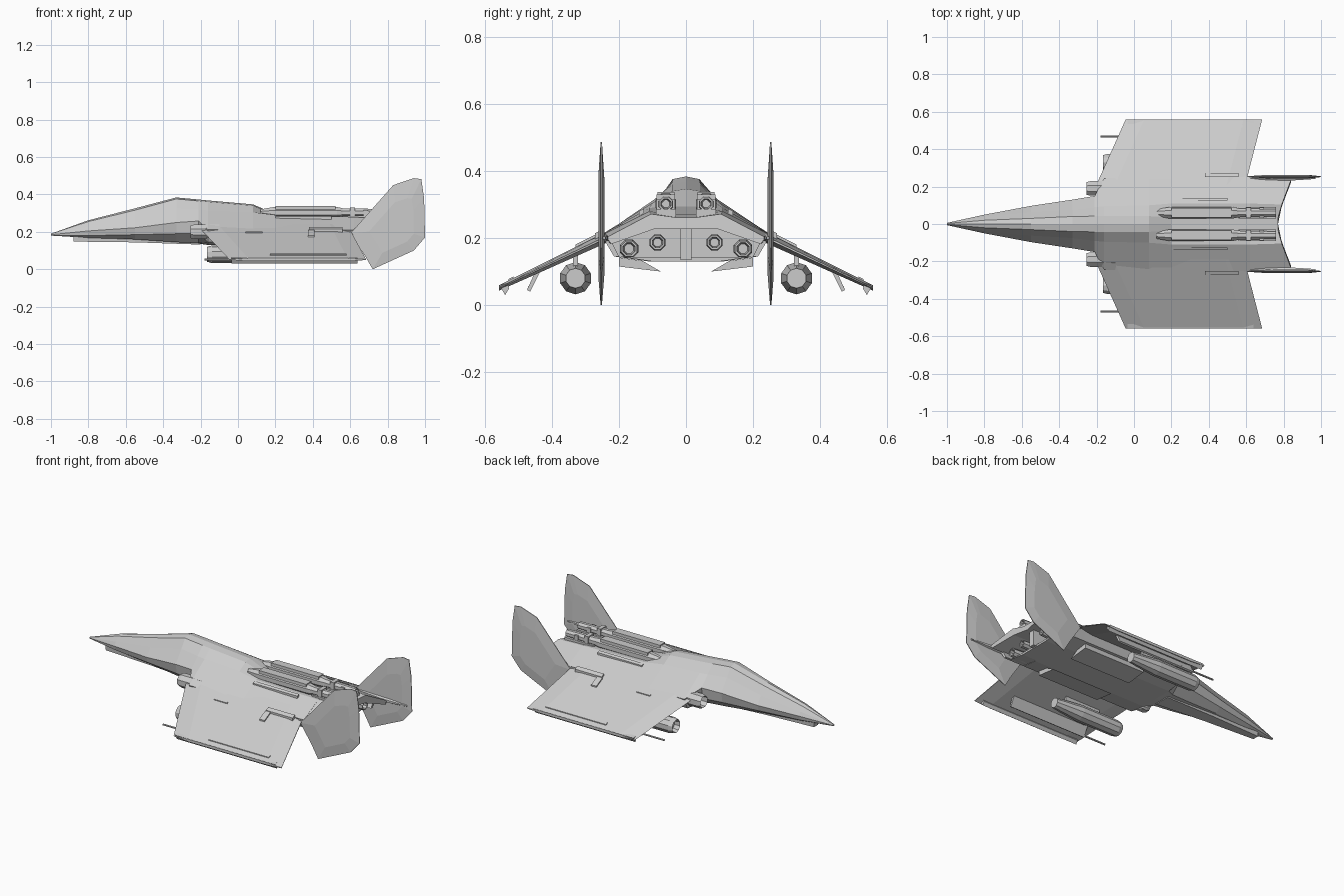
import bpy, bmesh
from math import sin, cos, pi
from mathutils import Vector

if "Cube" in bpy.data.objects:
    bpy.data.objects.remove(bpy.data.objects["Cube"])


def loft(name, rings):
    """Skin a list of equal-length closed rings and cap both ends."""
    bm = bmesh.new()
    vs = [[bm.verts.new(p) for p in r] for r in rings]
    n = len(rings[0])
    for a, b in zip(vs, vs[1:]):
        for i in range(n):
            j = (i + 1) % n
            bm.faces.new((a[i], a[j], b[j], b[i]))
    bm.faces.new(vs[0])
    bm.faces.new(vs[-1])
    bmesh.ops.recalc_face_normals(bm, faces=bm.faces)
    me = bpy.data.meshes.new(name)
    bm.to_mesh(me)
    bm.free()
    ob = bpy.data.objects.new(name, me)
    bpy.context.collection.objects.link(ob)
    return ob


def body_ring(x, half):
    """Mirror a half section (y, z) running from top centre to bottom centre."""
    return [(x, y, z) for y, z in half] + [(x, -y, z) for y, z in half[-2:0:-1]]


def tube(name, y, z, stations, n=8):
    return loft(name, [[(x, y + r * cos(2 * pi * (i + .5) / n), z + r * sin(2 * pi * (i + .5) / n))
                        for i in range(n)] for x, r in stations])


def slab(name, x0, x1, quad):
    """Extrude a (y, z) section along x."""
    return loft(name, [[(x, y, z) for y, z in quad] for x in (x0, x1)])


def box(name, x0, x1, y0, y1, z0, z1):
    return slab(name, x0, x1, [(y0, z0), (y1, z0), (y1, z1), (y0, z1)])


def wing_z(y):
    return .218 - (abs(y) - .24) * .5


def wing_panel(name, x0, x1, s, y0, y1, h=.008):
    a, b = wing_z(y0), wing_z(y1)
    return slab(name, x0, x1, [(s * y0, a - .012), (s * y1, b - .012),
                               (s * y1, b + h), (s * y0, a + h)])


# Fuselage
low = [(.215, .145), (.11, .13), (0, .13)]
loft("fuselage", [
    body_ring(-1.0, [(0, .19), (.003, .189), (.005, .187), (.006, .185), (.005, .182), (.003, .18), (0, .18)]),
    body_ring(-.8, [(0, .262), (.02, .255), (.038, .228), (.05, .205), (.045, .18), (.025, .168), (0, .168)]),
    body_ring(-.55, [(0, .326), (.03, .316), (.062, .27), (.097, .222), (.085, .185), (.05, .16), (0, .16)]),
    body_ring(-.33, [(0, .384), (.04, .376), (.075, .325), (.13, .25), (.12, .19), (.07, .145), (0, .145)]),
    body_ring(-.21, [(0, .373), (.042, .365), (.09, .318), (.15, .258), (.14, .19), (.08, .14), (0, .137)]),
    body_ring(-.16, [(0, .368), (.042, .36), (.095, .315), (.245, .212)] + low),
    body_ring(.08, [(0, .347), (.042, .34), (.1, .305), (.25, .212)] + low),
    body_ring(.2, [(0, .295), (.035, .295), (.11, .29), (.25, .212)] + low),
    body_ring(.62, [(0, .27), (.035, .27), (.11, .28), (.25, .21)] + low)])
# Tail roof reaching back over the nozzles, swept at its end
roof = [(0, .27), (.035, .27), (.11, .28), (.25, .21), (.235, .19), (.1, .235), (0, .235)]
tail_x = [.77, .77, .79, .84, .84, .79, .77]
end = [(x, y * .95, z - .008) for x, (y, z) in zip(tail_x, roof)]
loft("tail_roof", [body_ring(.6, roof), end + [(x, -y, z) for x, y, z in end[-2:0:-1]]])
# Rear keel, belly plate and chin tray
box("rear_keel", .55, .74, -.017, .017, .135, .24)
slab("belly_tail", .58, .72, [(-.2, .145), (-.1, .13), (.1, .13), (.2, .145), (.1, .142), (-.1, .142)])
loft("chin_tray", [[(x, y, z) for y, z in ((-w, z0), (w, z0), (w * 1.1, z1), (-w * 1.1, z1))]
                   for x, w, z0, z1 in ((-.88, .02, .148, .175), (-.55, .035, .144, .175), (-.2, .05, .132, .15))])

for s, side in ((1, "left"), (-1, "right")):
    # Drooped wing, blunt trailing edge
    rings = []
    for y, le, te, t in ((.19, -.21, .59, .036), (.558, -.045, .685, .016)):
        z = wing_z(y)
        rings.append([(le, s * y, z - t * .5), (le + .1, s * y, z), (te - .1, s * y, z),
                      (te, s * y, z - t * .4), (te, s * y, z - t * .6),
                      (te - .1, s * y, z - t), (le + .1, s * y, z - t)])
    loft("wing_" + side, rings)
    slab("wingtip_rail_" + side, -.035, .64, [(s * .558, .06), (s * .54, .03), (s * .528, .05), (s * .535, .066)])
    # Wing surface details
    wing_panel("wingtip_strip_" + side, .17, .58, s, .515, .53, .005)
    wing_panel("flap_actuator_" + side, .38, .56, s, .25, .272, .012)
    wing_panel("flap_bracket_" + side, .375, .41, s, .272, .33, .008)
    wing_panel("access_panel_" + side, .04, .13, s, .28, .29, .005)
    # Wing cannon
    slab("cannon_mount_" + side, -.03, .5, [(s * .43, .11), (s * .45, .1), (s * .475, .045), (s * .465, .04)])
    tube("cannon_barrel_" + side, s * .467, .052, [(-.18, .006), (.05, .006)], 6)
    # Underwing pod with hollow intake
    tube("wing_pod_" + side, s * .33, .08, [(-.13, .034), (-.165, .04), (-.14, .047), (.12, .048),
                                            (.25, .036), (.3, .03)], 10)
    box("pod_pylon_" + side, -.02, .22, s * .322, s * .338, .11, .155)
    # Shoulder intake
    tube("intake_" + side, s * .19, .2, [(-.2, .03), (-.255, .036), (-.235, .042), (-.1, .042)])
    # Main rear nozzles
    for tag, y, z, r in (("outer", .17, .168, .03), ("inner", .085, .187, .026)):
        tube(f"{tag}_nozzle_{side}", s * y, z, [(.58, r * .9), (.66, r), (.74, r * .85), (.74, r * .65), (.68, r * .5)])
    slab("nozzle_fairing_" + side, .55, .76, [(s * .25, .205), (s * .215, .145), (s * .2, .145), (s * .23, .205)])
    # Dorsal booster beside the spine groove
    tube("dorsal_booster_" + side, s * .06, .302, [(.12, .02), (.19, .033), (.53, .033), (.56, .026),
                                                  (.76, .022), (.76, .016), (.7, .012)])
    box("booster_cover_" + side, .2, .52, s * .035, s * .085, .29, .338)
    box("booster_strut_" + side, .56, .76, s * .03, s * .09, .255, .287)
    for x in (.6, .67):
        box("booster_clamp_" + side, x, x + .025, s * .033, s * .088, .27, .33 - (x - .6) * .2)
    wing_panel("spine_rail_" + side, .2, .5, s, .125, .14, .013)
    # Ventral strake
    slab("ventral_strake_" + side, .1, .52, [(s * .2, .142), (s * .2, .115), (s * .075, .1), (s * .13, .132)])
    # Tail fin, thickest at mid height
    outline = [(.6, .19), (.715, .32), (.83, .45), (.94, .487), (.98, .482), (.995, .38),
               (1.0, .17), (.94, .1), (.72, 0), (.68, .07)]
    c = Vector((.85, .22))
    inner = [c + (Vector(p) - c) * .6 for p in outline]
    loft("tail_fin_" + side, [[(p[0], s * (.253 + dy), p[1]) for p in ring]
                              for dy, ring in ((-.009, inner), (-.002, outline), (.002, outline), (.009, inner))])
    tube("fin_root_rod_" + side, s * .245, .2, [(.58, .008), (.68, .016), (.86, .013), (.97, .005)], 6)
